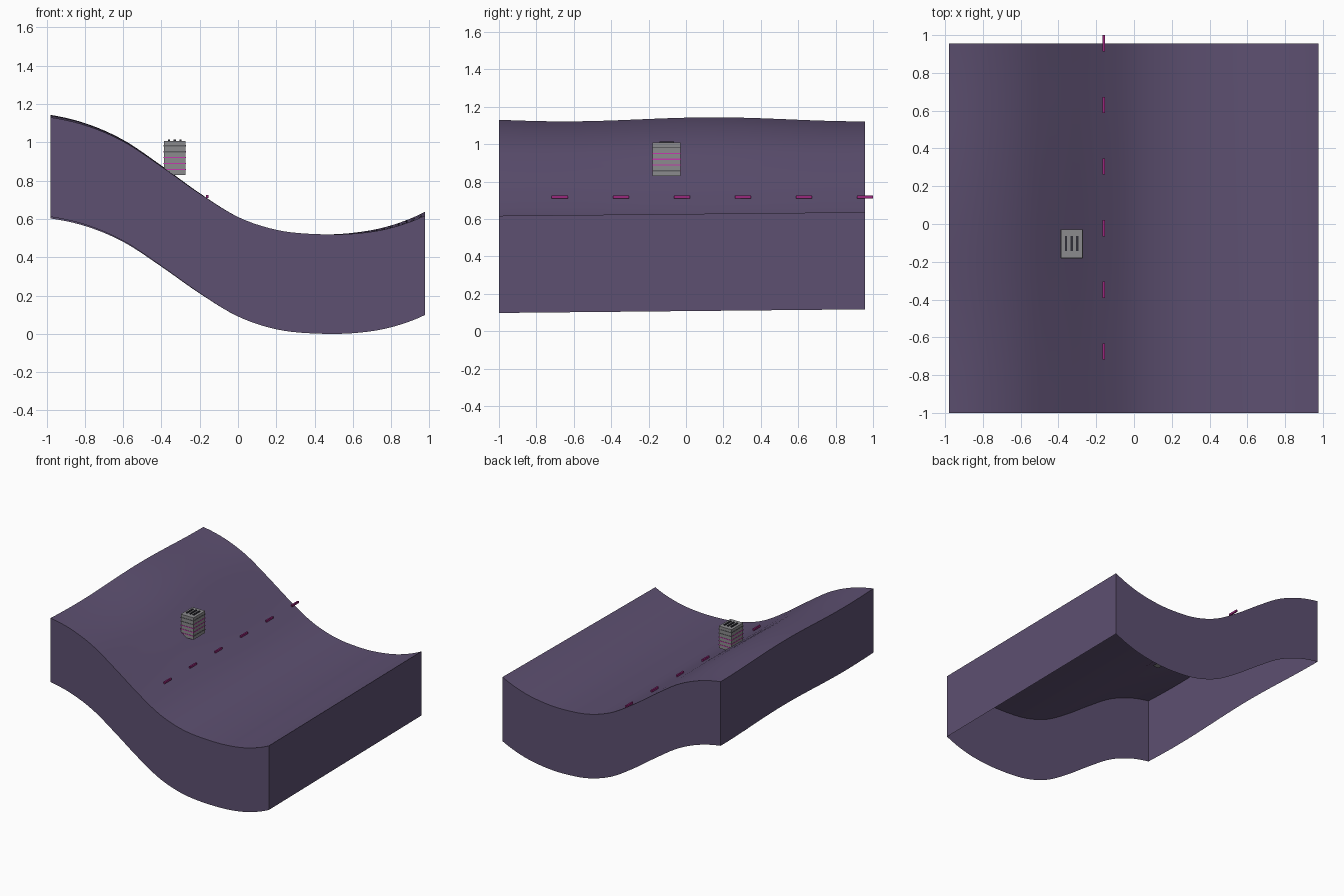
import bpy, bmesh, math

cube = bpy.data.objects.get("Cube")
if cube:
    bpy.data.objects.remove(cube, do_unlink=True)


def material(name, rgb):
    m = bpy.data.materials.new(name)
    m.use_nodes = True
    m.diffuse_color = (*rgb, 1)
    m.node_tree.nodes["Principled BSDF"].inputs["Base Color"].default_value = (*rgb, 1)
    return m


PURPLE = material("dusky purple ground", (0.11, 0.08, 0.165))
GREY = material("concrete grey", (0.26, 0.26, 0.27))
DARK = material("dark window grey", (0.11, 0.11, 0.12))
PINK = material("bright magenta", (0.55, 0.04, 0.42))
DASH = material("deep magenta", (0.32, 0.02, 0.2))
VENT = material("vent charcoal", (0.03, 0.03, 0.04))


def add_object(name, bm, mat):
    mesh = bpy.data.meshes.new(name)
    bm.to_mesh(mesh)
    bm.free()
    mesh.materials.append(mat)
    obj = bpy.data.objects.new(name, mesh)
    bpy.context.collection.objects.link(obj)
    return obj


def box(name, low, high, mat):
    bm = bmesh.new()
    bmesh.ops.create_cube(bm, size=1)
    for v in bm.verts:
        v.co = [a + (c + 0.5) * (b - a) for c, a, b in zip(v.co, low, high)]
    return add_object(name, bm, mat)


# Hillside heights every 0.2 along x, smoothly interpolated
HEIGHTS = [1.14, 1.125, 1.083, 1.0, 0.87, 0.73, 0.61, 0.543,
           0.521, 0.525, 0.56, 0.64, 0.78]
DROP = 0.5195


def ground(x, y):
    s = (x + 1.2) / 0.2
    i = min(max(int(s), 1), len(HEIGHTS) - 3)
    t = s - i
    a, b, c, d = HEIGHTS[i - 1:i + 3]
    z = b + 0.5 * t * (c - a + t * (2*a - 5*b + 4*c - d + t * (3*(b - c) + d - a)))
    swell = 0.011 * (1 + math.cos(math.pi * (y - 0.15) / 0.8))
    return z + max(0, -x) * swell + max(0, x - 0.48) * 0.02 * y


# Ground slab: curved top with hanging side walls, open underneath
bm = bmesh.new()
bmesh.ops.create_grid(bm, x_segments=48, y_segments=48, size=1)
for v in bm.verts:
    x, y = v.co.x * 0.978 - 0.002, v.co.y * 0.978 - 0.022
    v.co = (x, y, ground(x, y))
rim = [e for e in bm.edges if e.is_boundary]
walls = bmesh.ops.extrude_edge_only(bm, edges=rim)["geom"]
for v in walls:
    if isinstance(v, bmesh.types.BMVert):
        v.co.z -= DROP
bmesh.ops.recalc_face_normals(bm, faces=bm.faces)
if max(bm.faces, key=lambda f: f.calc_center_median().z).normal.z < 0:
    bmesh.ops.reverse_faces(bm, faces=bm.faces)
slab = add_object("ground_slab", bm, PURPLE)
bpy.context.view_layer.objects.active = slab
slab.select_set(True)
bpy.ops.object.shade_smooth_by_angle(angle=math.radians(30))
slab.select_set(False)

# Dashed line along the slope
for i in range(6):
    y = -0.675 + i * 0.3264
    box(f"road_dash_{i + 1}", (-0.166, y - 0.043, 0.710),
        (-0.154, y + 0.043, 0.725), DASH)

# Tower
X0, X1, Y0, Y1, Z0, Z1 = -0.387, -0.273, -0.18, -0.03, 0.83, 1.008
box("tower", (X0, Y0, Z0), (X1, Y1, Z1), GREY)

# Window bands on the four walls
OUT = 0.002
for i in range(5):
    z = 0.858 + i * 0.031
    for side in ("front", "back", "left", "right"):
        first = 0 if side in ("front", "back") else 1
        mat = PINK if first <= i < first + 3 else DARK
        low, high = [X0, Y0, z - 0.003], [X1, Y1, z + 0.003]
        if side == "front":
            low[1], high[1] = Y0 - OUT, Y0
        elif side == "back":
            low[1], high[1] = Y1, Y1 + OUT
        elif side == "left":
            low[0], high[0] = X1, X1 + OUT
        else:
            low[0], high[0] = X0 - OUT, X0
        box(f"window_band_{side}_{i + 1}", low, high, mat)

# Roof vents
for i in range(3):
    x = -0.36 + i * 0.03
    box(f"roof_vent_{i + 1}", (x - 0.006, -0.143, Z1),
        (x + 0.006, -0.063, Z1 + 0.007), VENT)
